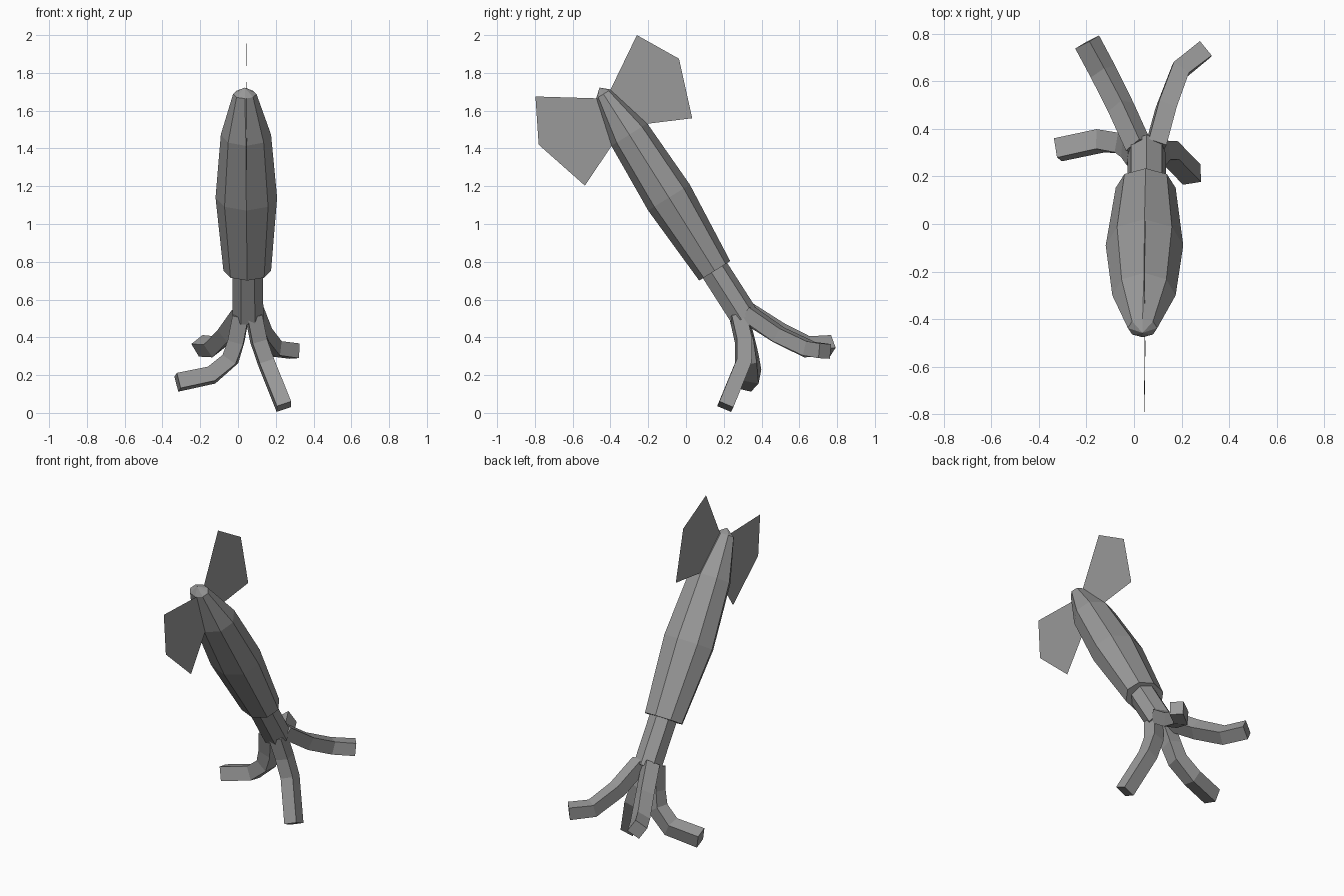
import bpy, bmesh
from math import sin, cos, pi
from mathutils import Vector

if "Cube" in bpy.data.objects:
    bpy.data.objects.remove(bpy.data.objects["Cube"])

X = Vector((1, 0, 0))
UP = Vector((0, 0.847, 0.531))      # across the tilted body, towards its back

# Dark grey for every part
grey = bpy.data.materials.new("dark_grey")
grey.diffuse_color = (0.32, 0.32, 0.32, 1)
grey.use_nodes = True
grey.node_tree.nodes["Principled BSDF"].inputs["Base Color"].default_value = grey.diffuse_color


def finish(name, bm):
    me = bpy.data.meshes.new(name)
    bmesh.ops.recalc_face_normals(bm, faces=bm.faces)
    bm.to_mesh(me)
    bm.free()
    me.materials.append(grey)
    ob = bpy.data.objects.new(name, me)
    bpy.context.collection.objects.link(ob)


def loft(name, rings, sides, start=0.0, tip=None):
    """Skin rings of (centre, axis u, axis v); close with caps or a tip."""
    bm = bmesh.new()
    loops = []
    for c, u, v in rings:
        angles = [start + 2 * pi * i / sides for i in range(sides)]
        loops.append([bm.verts.new(c + u * cos(a) + v * sin(a)) for a in angles])
    for a, b in zip(loops, loops[1:]):
        for i in range(sides):
            j = (i + 1) % sides
            bm.faces.new((a[i], a[j], b[j], b[i]))
    bm.faces.new(loops[0])
    if tip:
        t = bm.verts.new(tip)
        for i in range(sides):
            bm.faces.new((loops[-1][i], loops[-1][(i + 1) % sides], t))
    else:
        bm.faces.new(loops[-1])
    finish(name, bm)


# Mantle: flattened eight-sided spindle with a pointed cap
mantle = [((0.049, 0.152, 0.752), 0.126, 0.097),
          ((0.044, -0.09, 1.14), 0.163, 0.130),
          ((0.042, -0.30, 1.473), 0.133, 0.112),
          ((0.036, -0.437, 1.688), 0.062, 0.046)]
loft("mantle", [(Vector(c), X * a, UP * b) for c, a, b in mantle], 8,
     tip=(0.036, -0.458, 1.722))

# Head: seven-sided neck
head = [(0.052, 0.10, 0.83), (0.053, 0.308, 0.505)]
loft("head", [(Vector(c), X * 0.083, UP * 0.08) for c in head], 7, start=pi / 2)

# Arms: square tubes along bent paths, each with its own sideways direction
arms = {
    "back_left_arm": ((1, 0.4, 0.75), 0.082, [
        (0.02, 0.325, 0.53), (-0.055, 0.49, 0.425),
        (-0.13, 0.64, 0.35), (-0.197, 0.765, 0.355)]),
    "back_right_arm": ((1, -0.5, 0), 0.078, [
        (0.09, 0.325, 0.53), (0.135, 0.49, 0.415),
        (0.195, 0.65, 0.34), (0.30, 0.735, 0.327)]),
    "front_left_arm": ((0, 1, -0.2), 0.084, [
        (0.015, 0.285, 0.515), (-0.01, 0.32, 0.38), (-0.04, 0.338, 0.285),
        (-0.14, 0.35, 0.20), (-0.32, 0.312, 0.162)]),
    "front_right_arm": ((1, 0.15, 0.3), 0.08, [
        (0.083, 0.275, 0.515), (0.11, 0.305, 0.38),
        (0.15, 0.303, 0.265), (0.243, 0.208, 0.033)]),
}
for name, (side, width, path) in arms.items():
    pts = [Vector(p) for p in path]
    rings = []
    for i, p in enumerate(pts):
        before = (p - pts[i - 1]).normalized() if i else Vector()
        after = (pts[i + 1] - p).normalized() if i + 1 < len(pts) else Vector()
        t = (before + after).normalized()
        s = Vector(side)
        s = (s - t * s.dot(t)).normalized()
        r = width * 0.7071
        rings.append((p, s * r, t.cross(s) * r))
    loft(name, rings, 4, start=pi / 4)

# Fins: thin sheets close to the body's middle plane, leaning very slightly
fins = {
    "back_fin": [(-0.41, 1.69), (-0.26, 2.0), (-0.037, 1.875),
                 (0.033, 1.56), (-0.21, 1.53)],
    "front_fin": [(-0.465, 1.665), (-0.797, 1.675), (-0.78, 1.42),
                  (-0.535, 1.203), (-0.39, 1.42)],
}
for name, outline in fins.items():
    bm = bmesh.new()
    bm.faces.new([bm.verts.new((0.05 - 0.008 * (z - 1.0) + 0.006 * (y + 0.4), y, z))
                  for y, z in outline])
    finish(name, bm)
